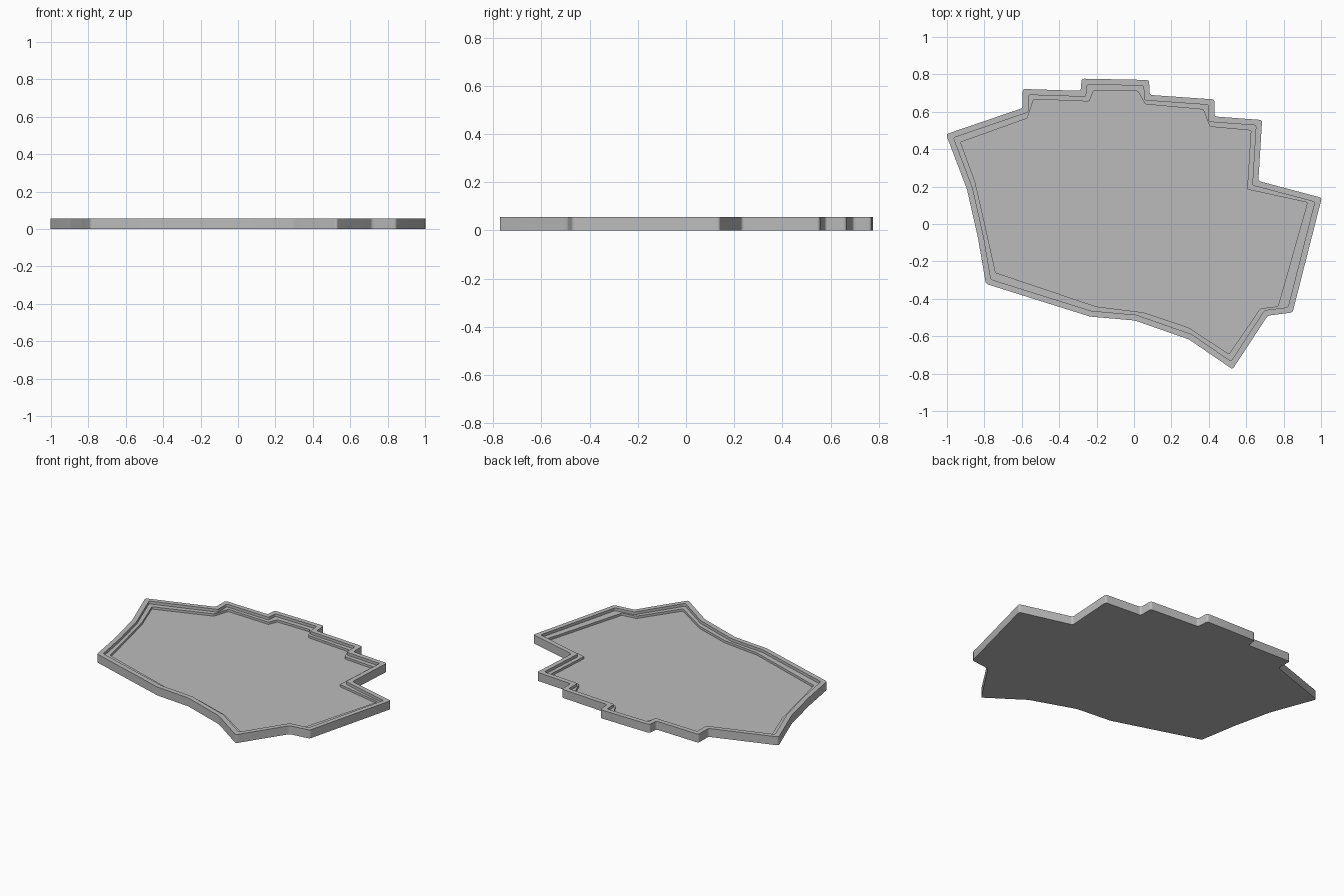
import bpy
import bmesh
from mathutils import Vector

cube = bpy.data.objects.get("Cube")
if cube:
    bpy.data.objects.remove(cube, do_unlink=True)

HEIGHT = .055
LEDGE = .037
FLOOR = .022
RIM = .031
CORNER = .014
SEGMENTS = 4

# Outer wall outline, clockwise from the left tip
outline = [
    (-1.005, .48), (-.595, .62), (-.595, .722), (-.285, .712), (-.28, .777),
    (.08, .77), (.085, .69), (.43, .666), (.43, .575), (.685, .556),
    (.665, .23), (1.004, .14), (.848, -.473), (.715, -.49), (.527, -.777),
    (.294, -.617), (.005, -.516), (-.235, -.495), (-.792, -.32),
    (-.835, -.07), (-.893, .185)]

# Edge of the recessed floor, matching the outline corner for corner
recess = [
    (-.927, .437), (-.57, .565), (-.537, .667), (-.24, .655), (-.215, .714),
    (.02, .71), (.06, .64), (.37, .612), (.405, .52), (.625, .5),
    (.605, .185), (.927, .115), (.77, -.44), (.675, -.452), (.508, -.695),
    (.29, -.553), (.053, -.473), (-.203, -.441), (-.74, -.26),
    (-.797, -.003), (-.85, .227)]


def neighbours(points):
    pts = [Vector(p) for p in points]
    return zip(pts[-1:] + pts[:-1], pts, pts[1:] + pts[:1])


def inset(points, distance):
    """Move every side of a clockwise outline inward by the same distance."""
    result = []
    for before, here, after in neighbours(points):
        a = (here - before).normalized()
        b = (after - here).normalized()
        na, nb = Vector((a.y, -a.x)), Vector((b.y, -b.x))
        result.append(here + (na + nb) * distance / (1 + na.dot(nb)))
    return result


def rounded(points, size):
    """Replace each corner with a short curve."""
    result = []
    for before, here, after in neighbours(points):
        start = here + (before - here).normalized() * size
        end = here + (after - here).normalized() * size
        for i in range(SEGMENTS + 1):
            t = i / SEGMENTS
            result.append(start * (1 - t) ** 2 + here * 2 * t * (1 - t) + end * t ** 2)
    return result


outer = rounded(outline, CORNER)
rim = rounded(inset(outline, RIM), CORNER * .7)
inner = rounded(recess, CORNER * .5)

# Stepped tray: outer wall, rim, ledge and floor as a stack of loops
bm = bmesh.new()
steps = [(outer, 0), (outer, HEIGHT), (rim, HEIGHT),
         (rim, LEDGE), (inner, LEDGE), (inner, FLOOR)]
loops = [[bm.verts.new((p.x, p.y, z)) for p in pts] for pts, z in steps]
for low, high in zip(loops, loops[1:]):
    for i in range(len(low)):
        bm.faces.new((low[i - 1], low[i], high[i], high[i - 1]))
bm.faces.new(loops[0])
bm.faces.new(loops[-1])
bmesh.ops.recalc_face_normals(bm, faces=bm.faces)
mesh = bpy.data.meshes.new("case_tray")
bm.to_mesh(mesh)
bm.free()

tray = bpy.data.objects.new("case_tray", mesh)
bpy.context.collection.objects.link(tray)

# Plain grey material
grey = bpy.data.materials.new("plain grey")
grey.use_nodes = True
colour = (.5, .5, .5, 1)
grey.diffuse_color = colour
grey.node_tree.nodes["Principled BSDF"].inputs["Base Color"].default_value = colour
mesh.materials.append(grey)

# Smooth only the rounded corners
bpy.ops.object.select_all(action='DESELECT')
tray.select_set(True)
bpy.context.view_layer.objects.active = tray
bpy.ops.object.shade_smooth_by_angle(angle=.6)
